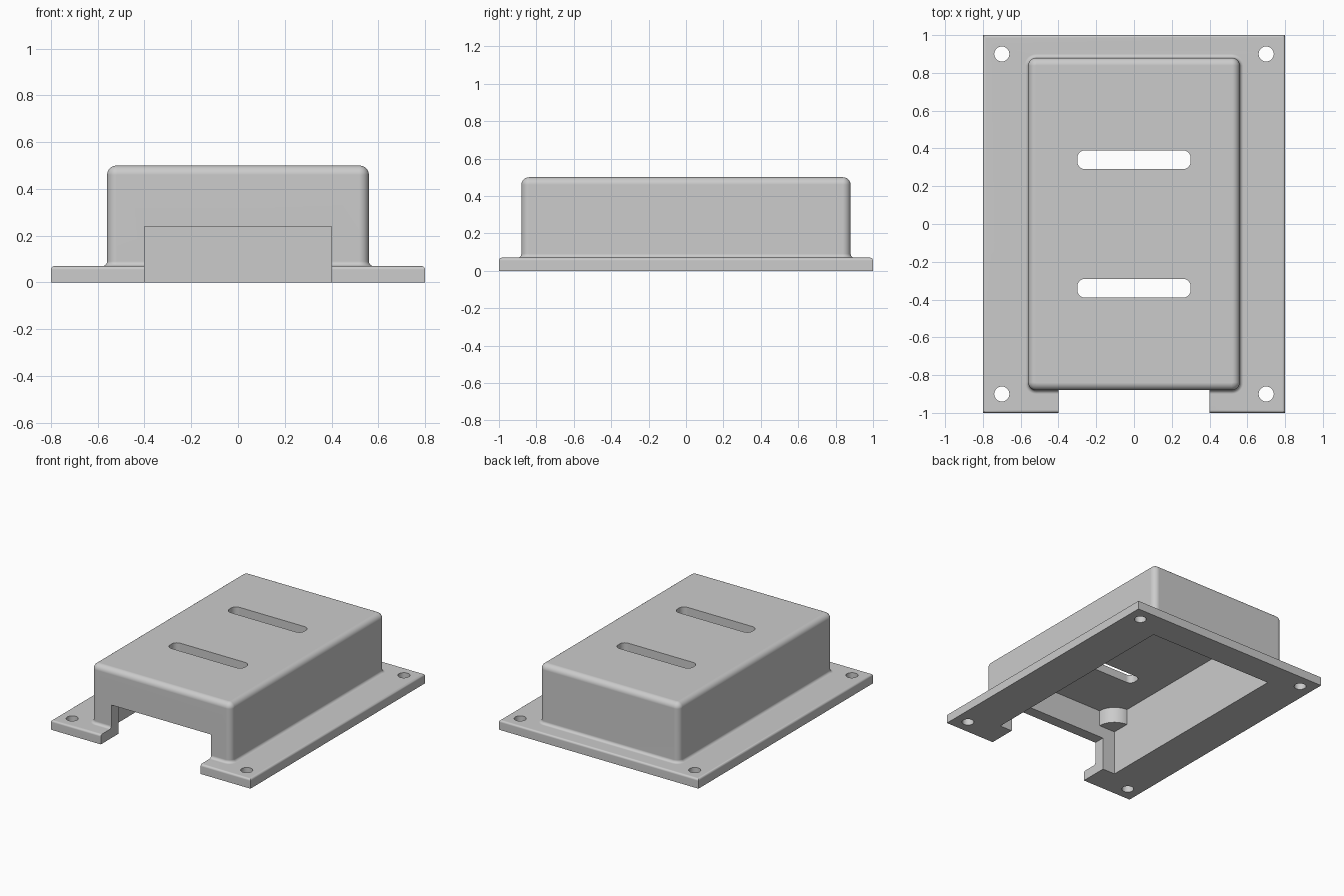
import bpy, bmesh
from math import cos, sin, pi, radians

cube = bpy.data.objects.get("Cube")
if cube:
    bpy.data.objects.remove(cube, do_unlink=True)

grey = bpy.data.materials.new("light_grey")
grey.use_nodes = True
colour = (0.6, 0.6, 0.6, 1)
grey.diffuse_color = colour
grey.node_tree.nodes["Principled BSDF"].inputs["Base Color"].default_value = colour


def add_object(name, bm):
    bmesh.ops.remove_doubles(bm, verts=bm.verts[:], dist=0.0001)
    bmesh.ops.recalc_face_normals(bm, faces=bm.faces[:])
    mesh = bpy.data.meshes.new(name)
    bm.to_mesh(mesh)
    bm.free()
    mesh.materials.append(grey)
    obj = bpy.data.objects.new(name, mesh)
    bpy.context.collection.objects.link(obj)
    return obj


def outline(hx, hy, r, steps=8):
    """Rounded rectangle, counter-clockwise."""
    points = []
    for i, (sx, sy) in enumerate([(1, 1), (-1, 1), (-1, -1), (1, -1)]):
        for k in range(steps + 1):
            a = (i + k / steps) * pi / 2
            points.append((sx * (hx - r) + r * cos(a), sy * (hy - r) + r * sin(a)))
    return points


def loft(name, rings, x=0, y=0):
    """Closed solid through (outline, z) rings."""
    bm = bmesh.new()
    loops = [[bm.verts.new((px + x, py + y, z)) for px, py in pts] for pts, z in rings]
    n = len(loops[0])
    for low, high in zip(loops, loops[1:]):
        for i in range(n):
            j = (i + 1) % n
            bm.faces.new((low[i], low[j], high[j], high[i]))
    bm.faces.new(loops[0][::-1])
    bm.faces.new(loops[-1])
    return add_object(name, bm)


def prism(name, pts, z0, z1, x=0, y=0):
    return loft(name, [(pts, z0), (pts, z1)], x, y)


def block(name, x0, x1, y0, y1, z0, z1):
    return prism(name, [(x0, y0), (x1, y0), (x1, y1), (x0, y1)], z0, z1)


def combine(target, other, operation):
    mod = target.modifiers.new(operation.lower(), 'BOOLEAN')
    mod.operation, mod.solver, mod.object = operation, 'EXACT', other
    other.hide_render = True
    bpy.context.view_layer.objects.active = target
    bpy.ops.object.modifier_apply(modifier=mod.name)
    bpy.data.objects.remove(other, do_unlink=True)


# Mounting flange with rounded top edges
bm = bmesh.new()
bmesh.ops.create_cube(bm, size=1)
for v in bm.verts:
    v.co = (v.co.x * 1.6, v.co.y * 2, (v.co.z + 0.5) * 0.07)
top_edges = [e for e in bm.edges if all(v.co.z > 0.05 for v in e.verts)]
bmesh.ops.bevel(bm, geom=top_edges, offset=0.015, segments=4, profile=0.5, affect='EDGES')
cover = add_object("cover", bm)

# Raised housing: flared foot, straight walls, rounded top
HX, HY, R, FOOT = 0.56, 0.88, 0.042, 0.02
profile = [(FOOT, 0.03)]
for k in range(5):
    a = k / 4 * pi / 2
    profile.append((FOOT * (1 - sin(a)), 0.07 + FOOT * (1 - cos(a))))
for k in range(7):
    a = k / 6 * pi / 2
    profile.append((0.04 * (cos(a) - 1), 0.46 + 0.04 * sin(a)))
housing = loft("housing", [(outline(HX + d, HY + d, R + d), z) for d, z in profile])
combine(cover, housing, 'UNION')

# Hollow inside and cable opening at the front
combine(cover, block("cavity_cutter", -0.5, 0.5, -0.8, 0.8, -0.1, 0.44), 'DIFFERENCE')
combine(cover, block("opening_cutter", -0.4, 0.4, -1.1, -0.7, -0.1, 0.24), 'DIFFERENCE')

# Vent slots
for y in (-0.34, 0.34):
    slot = prism("slot_cutter", outline(0.3, 0.05, 0.04), 0.35, 0.6, 0, y)
    combine(cover, slot, 'DIFFERENCE')

# Screw holes
for x in (-0.7, 0.7):
    for y in (-0.9, 0.9):
        hole = prism("hole_cutter", outline(0.04, 0.04, 0.04), -0.1, 0.2, x, y)
        combine(cover, hole, 'DIFFERENCE')

# Quarter-round bosses under the roof in the inner corners
parts = [cover]
for sx, side in ((-1, "right"), (1, "left")):
    for sy, end in ((-1, "front"), (1, "back")):
        arc = [(0.13 * cos(k / 12 * pi / 2), 0.13 * sin(k / 12 * pi / 2)) for k in range(13)]
        pts = [(-0.01, -0.01), (0.13, -0.01)] + arc + [(-0.01, 0.13)]
        pts = [(sx * (0.5 - px), sy * (0.8 - py)) for px, py in pts]
        parts.append(prism(f"{end}_{side}_boss", pts, 0.325, 0.45))

# Smooth rounded edges while keeping flat faces flat
for obj in parts:
    bpy.ops.object.select_all(action='DESELECT')
    obj.select_set(True)
    bpy.context.view_layer.objects.active = obj
    bpy.ops.object.shade_smooth_by_angle(angle=radians(32))
    weighted = obj.modifiers.new("weighted_normals", 'WEIGHTED_NORMAL')
    weighted.keep_sharp = True
